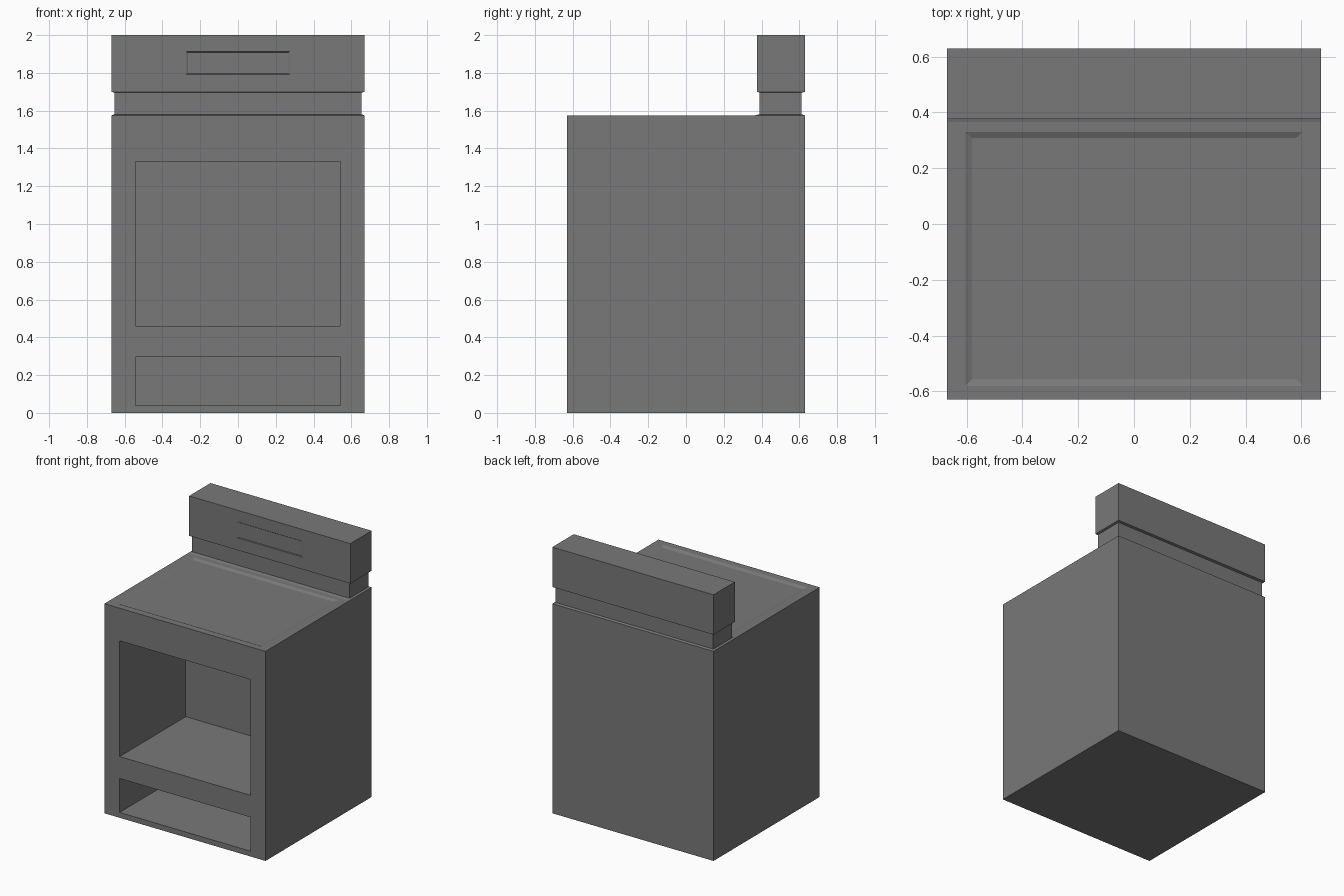
import bpy, bmesh
from mathutils import Matrix

cube = bpy.data.objects.get("Cube")
if cube:
    bpy.data.objects.remove(cube, do_unlink=True)

grey = bpy.data.materials.new("mid grey enamel")
grey.use_nodes = True
colour = (0.19, 0.19, 0.19, 1)
grey.diffuse_color = colour
grey.node_tree.nodes["Principled BSDF"].inputs["Base Color"].default_value = colour


def loft(name, sections, matrix=Matrix()):
    """Closed solid through rectangles (x0, x1, y0, y1, z)."""
    bm = bmesh.new()
    rings = []
    for x0, x1, y0, y1, z in sections:
        corners = ((x0, y0), (x1, y0), (x1, y1), (x0, y1))
        rings.append([bm.verts.new((x, y, z)) for x, y in corners])
    for a, b in zip(rings, rings[1:]):
        for i in range(4):
            j = (i + 1) % 4
            bm.faces.new((a[i], a[j], b[j], b[i]))
    bm.faces.new(rings[0][::-1])
    bm.faces.new(rings[-1])
    bm.transform(matrix)
    bmesh.ops.recalc_face_normals(bm, faces=bm.faces)
    mesh = bpy.data.meshes.new(name)
    bm.to_mesh(mesh)
    bm.free()
    mesh.materials.append(grey)
    obj = bpy.data.objects.new(name, mesh)
    bpy.context.collection.objects.link(obj)
    return obj


def carve(obj, cutter):
    """Cut the cutter out of the object, then discard it."""
    cutter.hide_render = True
    mod = obj.modifiers.new("cut", "BOOLEAN")
    mod.operation = "DIFFERENCE"
    mod.solver = "EXACT"
    mod.object = cutter
    bpy.context.view_layer.update()
    result = obj.evaluated_get(bpy.context.evaluated_depsgraph_get())
    mesh = bpy.data.meshes.new_from_object(result)
    obj.modifiers.clear()
    obj.data = mesh
    bpy.data.objects.remove(cutter, do_unlink=True)


W, D, TOP = 0.67, 0.63, 1.575

# Cabinet with open oven and drawer compartments
body = loft("stove_body", [(-W, W, -D, D, 0), (-W, W, -D, D, TOP)])
for name, low, high in (("oven_cutter", 0.46, 1.33), ("drawer_cutter", 0.04, 0.295)):
    rect = (-0.543, 0.543, -0.8, 0.155)
    carve(body, loft(name, [rect + (low,), rect + (high,)]))

# Shallow cooktop recess with sloping rim
carve(body, loft("cooktop_cutter", [
    (-0.58, 0.58, -0.555, 0.308, TOP - 0.01),
    (-0.63, 0.63, -0.605, 0.352, TOP + 0.01)]))

# Backsplash: flared foot, narrow neck and overhanging control panel
neck = (-0.655, 0.655, 0.388, 0.612)
head = (-W, W, 0.377, D)
panel = loft("control_panel", [
    (-W, W, 0.365, D, TOP), neck + (TOP + 0.006,),
    neck + (1.695,), head + (1.70,), head + (2.0,)])

# Shallow display inset in the panel front; local z points to the front
to_front = Matrix(((1, 0, 0, 0), (0, 0, -1, 0.377), (0, 1, 0, 1.852), (0, 0, 0, 1)))
carve(panel, loft("display_cutter", [
    (-0.265, 0.265, -0.056, 0.056, -0.005),
    (-0.281, 0.281, -0.064, 0.064, 0.005)], to_front))
